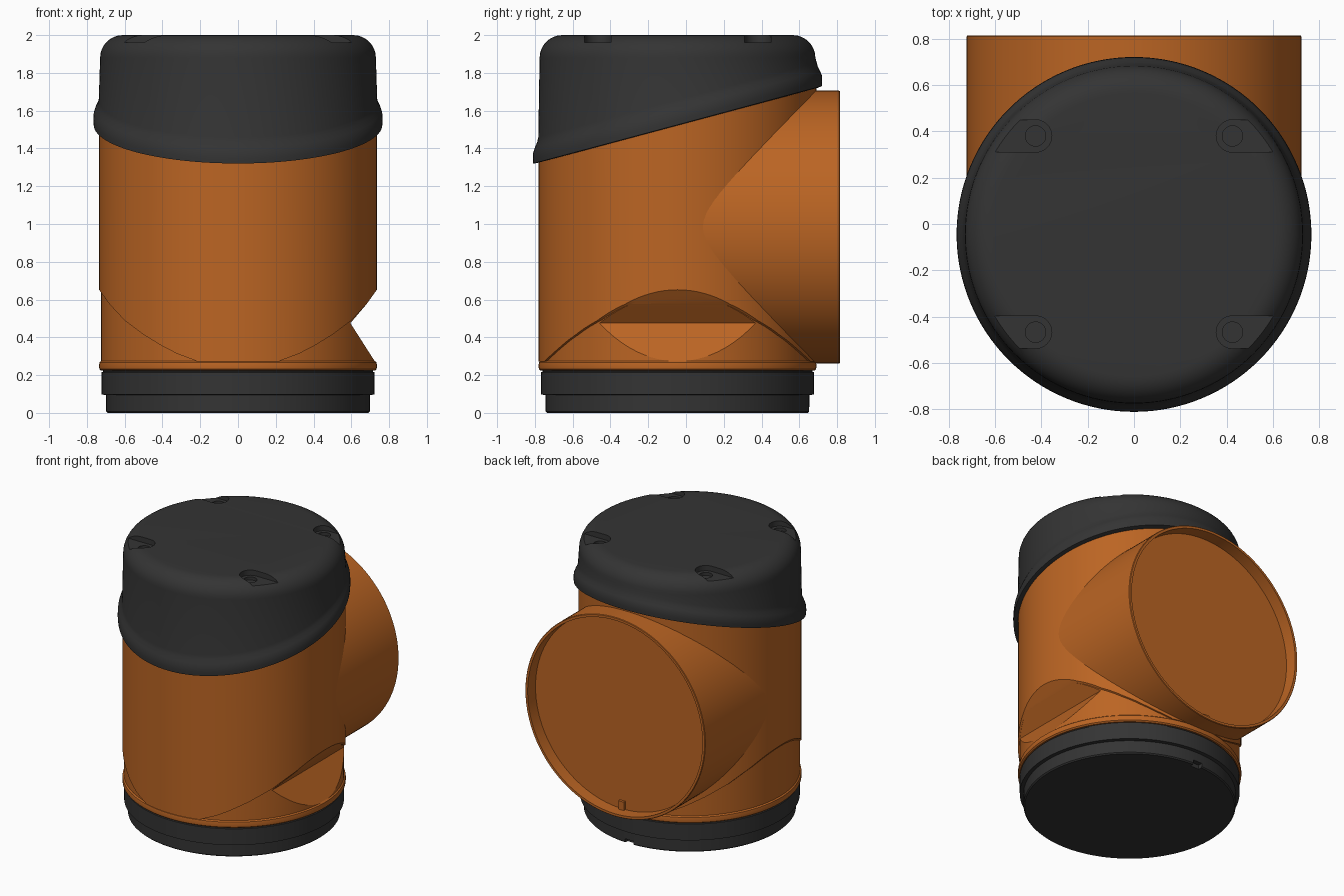
import bpy, bmesh, math

if "Cube" in bpy.data.objects:
    bpy.data.objects.remove(bpy.data.objects["Cube"])

YC = -0.045      # y of the upright axis
SEG = 128


def material(name, rgb):
    m = bpy.data.materials.new(name)
    m.diffuse_color = (*rgb, 1)
    m.use_nodes = True
    m.node_tree.nodes["Principled BSDF"].inputs["Base Color"].default_value = m.diffuse_color
    return m


ORANGE = material("orange", (0.50, 0.130, 0.017))
DARK = material("dark_grey", (0.034, 0.034, 0.034))


def finish(name, bm, mat):
    bmesh.ops.recalc_face_normals(bm, faces=bm.faces)
    me = bpy.data.meshes.new(name)
    bm.to_mesh(me)
    bm.free()
    ob = bpy.data.objects.new(name, me)
    bpy.context.collection.objects.link(ob)
    me.materials.append(mat)
    return ob


def loft(rings):
    """Closed solid through rings of points."""
    bm = bmesh.new()
    vs = [[bm.verts.new(p) for p in r] for r in rings]
    for a, b in zip(vs, vs[1:]):
        n = len(a)
        for i in range(n):
            bm.faces.new((a[i], a[(i + 1) % n], b[(i + 1) % n], b[i]))
    bm.faces.new(vs[0])
    bm.faces.new(vs[-1])
    return bm


def ring(r, height):
    """Circle round the upright axis; height is a number or a function of y."""
    pts = []
    for i in range(SEG):
        a = 2 * math.pi * i / SEG
        y = YC + r * math.sin(a)
        pts.append((r * math.cos(a), y, height(y) if callable(height) else height))
    return pts


def lathe(profile):
    return loft([ring(r, z) for r, z in profile])


def prism(name, pts, lo, hi, along_y=False):
    """Extrude a 2D outline along z, or an x-z outline along y."""
    place = (lambda p, t: (p[0], t, p[1])) if along_y else (lambda p, t: (p[0], p[1], t))
    return finish(name, loft([[place(p, t) for p in pts] for t in (lo, hi)]), ORANGE)


def cut(ob, cutter):
    mod = ob.modifiers.new("cut", "BOOLEAN")
    mod.operation = "DIFFERENCE"
    mod.solver = "EXACT"
    mod.object = cutter
    bpy.context.view_layer.objects.active = ob
    bpy.ops.object.modifier_apply(modifier=mod.name)
    bpy.data.objects.remove(cutter)


def slant(h):
    """Sloping plane of the cap's lower edge, raised by h."""
    return lambda y: 1.317 + 0.268 * (y + 0.81) + h


# Base ring with a small key notch at the back
base = finish("base_ring", lathe([(0.69, 0), (0.698, 0.008), (0.698, 0.095), (0.723, 0.097),
                                  (0.723, 0.215), (0.715, 0.218), (0.715, 0.24)]), DARK)
cut(base, prism("notch", [(-0.035, 0.62), (0.035, 0.62), (0.035, 0.8), (-0.035, 0.8)], -0.1, 0.03))

# Rounded foot of the body
foot = finish("body_foot", lathe([(0.725, 0.224), (0.734, 0.232), (0.736, 0.25),
                                  (0.733, 0.268), (0.722, 0.277)]), ORANGE)

# Outer body shell, trimmed by a curved sweep on both sides
sweep = [(0.22, 0.275), (0.32, 0.312), (0.4, 0.353), (0.5, 0.414), (0.6, 0.489),
         (0.68, 0.575), (0.735, 0.652), (0.85, 0.82)]
shell = finish("body_shell", loft([ring(0.735, 0.272), ring(0.735, slant(0.03))]), ORANGE)
for s in (1, -1):
    outline = [(s * x, z) for x, z in sweep + [(0.85, 0.1), (0.22, 0.1)]]
    cut(shell, prism("sweep_cutter", outline, -1, 1, True))

# Inner core, with a V-shaped recess on the right
core = finish("body_core", lathe([(0.724, 0.25), (0.724, 0.9)]), ORANGE)
cut(core, prism("recess_cutter", [(0.595, 0.475)] + sweep[5:] + [(0.85, 0.076)], -1, 1, True))

# Side port facing the back, with a recessed end
port_profile = [(0.7225, 0.03), (0.7225, 0.81), (0.719, 0.814), (0.702, 0.814), (0.70, 0.727)]
port = finish("rear_port", loft([[(r * math.cos(2 * math.pi * i / SEG), y,
                                  0.984 + r * math.sin(2 * math.pi * i / SEG))
                                 for i in range(SEG)] for r, y in port_profile]), ORANGE)
key = prism("port_key", [(-0.022, 0.27), (0.022, 0.27), (0.022, 0.345), (-0.022, 0.345)],
            0.715, 0.745, True)

# Cap with a flared slanted lip and a rounded top
lip = [(0.745, 0), (0.764, 0.003), (0.766, 0.03), (0.764, 0.06), (0.755, 0.085),
       (0.743, 0.11), (0.737, 0.135)]
rings = [ring(r, slant(h)) for r, h in lip]
for i in range(9):
    a = math.pi / 2 * i / 8
    rings.append(ring(0.61 + 0.12 * math.cos(a), 1.88 + 0.12 * math.sin(a)))
cap = finish("cap", loft(rings), DARK)

# Four screw pockets open to the outside, each with a screw hole
for sx in (1, -1):
    for y in (0.38, -0.467):
        arc = [(sx * (0.425 - 0.07 * math.cos(a)), y + 0.07 * math.sin(a))
               for a in [math.pi * (i / 16 - 0.5) for i in range(17)]]
        cut(cap, prism("pocket_cutter", arc + [(sx * 0.75, y + 0.07), (sx * 0.75, y - 0.07)],
                       1.962, 2.1))
        hole = [(sx * 0.425 + 0.044 * math.cos(i * math.pi / 16),
                 y + 0.044 * math.sin(i * math.pi / 16)) for i in range(32)]
        cut(cap, prism("hole_cutter", hole, 1.94, 2.1))

# Smooth shading with sharp edges kept
bpy.ops.object.select_all(action="DESELECT")
for ob in bpy.context.scene.objects:
    ob.select_set(True)
bpy.context.view_layer.objects.active = cap
bpy.ops.object.shade_smooth_by_angle(angle=math.radians(30))
